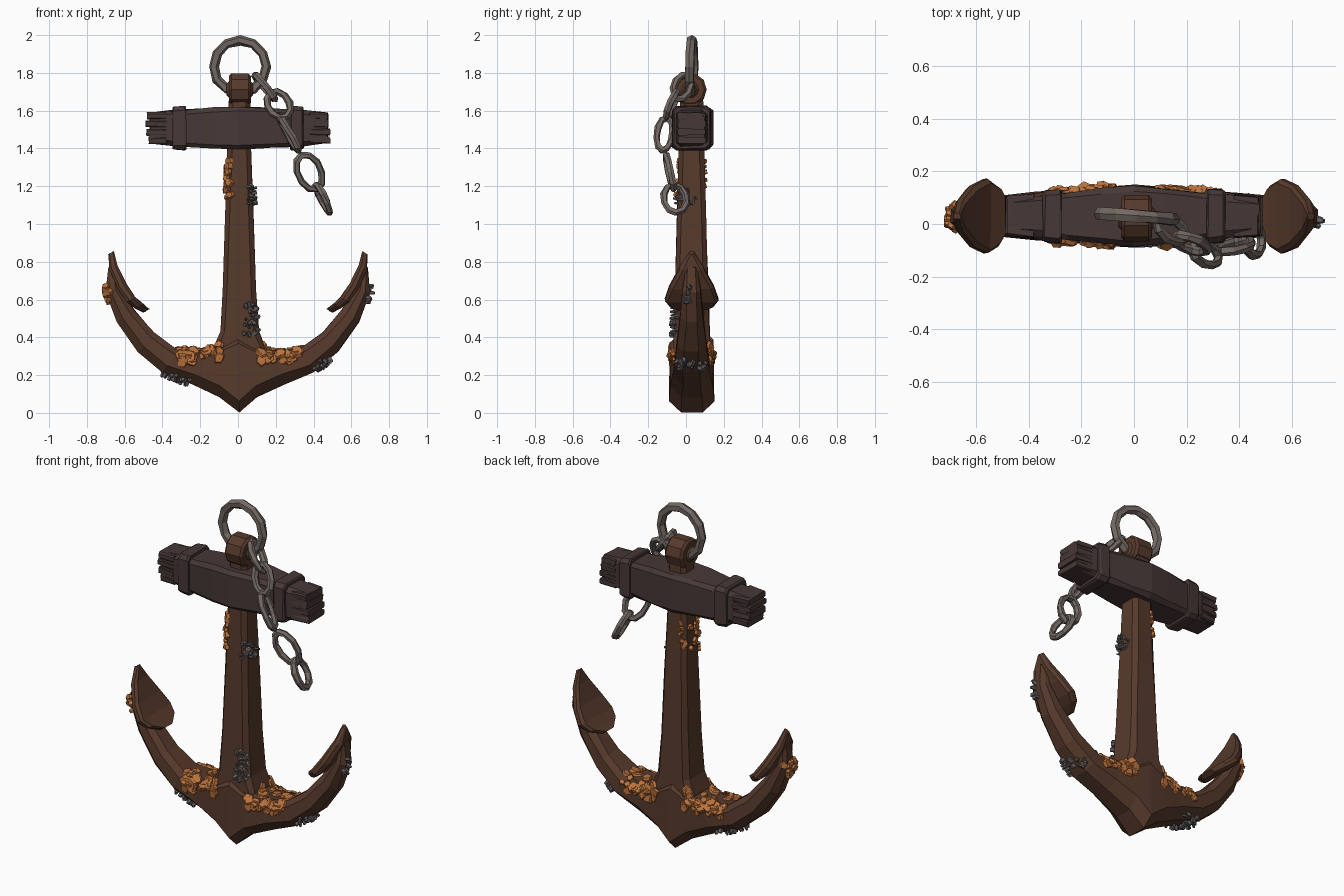
import bpy, bmesh, math, random
from mathutils import Vector, Matrix
from mathutils.bvhtree import BVHTree

if "Cube" in bpy.data.objects:
    bpy.data.objects.remove(bpy.data.objects["Cube"])

random.seed(7)
CY = 0.03  # depth of the anchor's centre plane


def material(name, rgb):
    m = bpy.data.materials.new(name)
    m.diffuse_color = (*rgb, 1)
    m.use_nodes = True
    m.node_tree.nodes["Principled BSDF"].inputs["Base Color"].default_value = m.diffuse_color
    return m


IRON = material("brown_iron", (0.095, 0.042, 0.025))
WOOD = material("dark_wood", (0.062, 0.040, 0.037))
STEEL = material("chain_grey", (0.17, 0.14, 0.125))
RUST = material("orange_rust", (0.50, 0.17, 0.045))
SHELL = material("barnacle_grey", (0.13, 0.115, 0.12))


def finish(bm, name, mat):
    bmesh.ops.recalc_face_normals(bm, faces=bm.faces)
    me = bpy.data.meshes.new(name)
    bm.to_mesh(me)
    bm.free()
    me.materials.append(mat)
    ob = bpy.data.objects.new(name, me)
    bpy.context.collection.objects.link(ob)
    return ob


def section(c, u, v, lo=0.03, hi=0.03):
    """Chamfered rectangle around c, half axes u and v; lo/hi chamfer the -u/+u side."""
    c, u, v = Vector(c), Vector(u), Vector(v)
    a, b = u.length, v.length
    pts = []
    for su, sv, ch in ((-1, -1, lo), (-1, 1, lo), (1, 1, hi), (1, -1, hi)):
        k = min(ch, a * 0.6, b * 0.6)
        p = c + u * su * (1 - k / a) + v * sv
        q = c + u * su + v * sv * (1 - k / b)
        pts += [p, q] if su * sv < 0 else [q, p]
    # keep the ring in order around the section
    n = u.cross(v).normalized()
    return sorted(pts, key=lambda p: math.atan2((p - c).dot(n.cross(u).normalized()) / b,
                                                (p - c).dot(u.normalized()) / a))


def loft(name, mat, rings, jitter=0.0, closed=False):
    bm = bmesh.new()
    rows = [[bm.verts.new(p + Vector([random.uniform(-jitter, jitter) for _ in range(3)]))
             for p in r] for r in rings]
    n = len(rows[0])
    for a, b in zip(rows, rows[1:] + rows[:1] if closed else rows[1:]):
        for i in range(n):
            bm.faces.new((a[i], a[(i + 1) % n], b[(i + 1) % n], b[i]))
    if not closed:
        bm.faces.new(rows[0])
        bm.faces.new(rows[-1])
    return finish(bm, name, mat)


# Shank: tapered iron bar flaring into the crown
shank = loft("shank", IRON, [
    section((0.008, CY, z), (hx, 0, 0), (0, hy, 0), 0.025, 0.025) for z, hx, hy in (
        (0.15, 0.17, 0.09), (0.35, 0.135, 0.098), (0.43, 0.102, 0.094), (0.65, 0.09, 0.088),
        (1.0, 0.077, 0.078), (1.4, 0.064, 0.066), (1.70, 0.055, 0.058))], 0.003)

# Curved arms: (lower x, z, upper x, z, half depth) from tip to centre, mirrored
ARM = [(0.685, 0.77, 0.655, 0.775, 0.03), (0.70, 0.64, 0.625, 0.66, 0.048),
       (0.64, 0.48, 0.55, 0.545, 0.062), (0.53, 0.325, 0.445, 0.425, 0.078),
       (0.40, 0.215, 0.33, 0.34, 0.09), (0.24, 0.148, 0.19, 0.33, 0.10),
       (0.10, 0.085, 0.08, 0.36, 0.112)]
full = [(-a, b, -c, d, e) for a, b, c, d, e in ARM] + [(0.008, 0, 0, 0.40, 0.118)] + ARM[::-1]
arms = loft("arms", IRON, [
    section(((a + c) / 2, CY, (b + d) / 2), ((c - a) / 2, 0, (d - b) / 2), (0, e, 0), 0.06, 0.03)
    for a, b, c, d, e in full], 0.003)

# Flukes: shield plates on the arm tips (x, z, half width, half thickness)
FLUKE = [(0.672, 0.848, 0.012, 0.016), (0.66, 0.77, 0.062, 0.026), (0.615, 0.67, 0.118, 0.027),
         (0.565, 0.60, 0.142, 0.026), (0.525, 0.565, 0.115, 0.024), (0.485, 0.54, 0.045, 0.018)]
bodies = [shank, arms]
for side, label in ((-1, "left_fluke"), (1, "right_fluke")):
    bodies.append(loft(label, IRON, [
        section((side * x, CY, z), (-side * 0.85 * t, 0, 0.53 * t), (0, w, 0), 0.03, 0.02)
        for x, z, w, t in FLUKE], 0.002))

# Round eye on top of the shank, with a raised boss on each side
for name, r, h in (("shank_eye", 0.088, 0.115), ("eye_boss", 0.045, 0.14)):
    bm = bmesh.new()
    bmesh.ops.create_cone(bm, cap_ends=True, segments=10, radius1=r, radius2=r, depth=h,
                          matrix=Matrix.Translation((0.01, 0.022, 1.712)) @ Matrix.Rotation(math.pi / 2, 4, 'Y'))
    bmesh.ops.bevel(bm, geom=[e for e in bm.edges if abs(e.verts[0].co.x - e.verts[1].co.x) < 1e-4],
                    offset=0.012, segments=1, affect='EDGES')
    finish(bm, name, IRON)


# Wooden stock: barrel-shaped beam, rough ends and two bands
def beam_ring(x, hz, hy, z=1.508):
    return section((x, CY, z), (0, 0, hz), (0, hy, 0), 0.022, 0.022)


loft("stock", WOOD, [beam_ring(*p) for p in (
    (-0.465, 0.08, 0.07), (-0.35, 0.094, 0.08), (-0.25, 0.10, 0.092), (-0.12, 0.108, 0.105),
    (0.0, 0.111, 0.116), (0.12, 0.108, 0.105), (0.25, 0.10, 0.092), (0.35, 0.094, 0.08),
    (0.475, 0.082, 0.07))], 0.004)
for side, label in ((-1, "left_band"), (1, "right_band")):
    loft(label, WOOD, [beam_ring(side * x, hz, hy) for x, hz, hy in (
        (0.275, 0.112, 0.098), (0.283, 0.118, 0.104), (0.338, 0.114, 0.099), (0.346, 0.107, 0.092))], 0.003)
    for i in range(4):  # splintered planks at the beam end
        z = 1.508 + (i - 1.5) * 0.043
        loft("%s_splinter" % label, WOOD, [
            section((side * x, CY, z), (0, 0, 0.018), (0, hy, 0), 0.006, 0.006)
            for x, hy in ((0.38, 0.082), (random.uniform(0.472, 0.49), 0.074))], 0.003)


# Chain links and ring: closed oval loops with an angular cross-section
def link(name, centre, along, across, half_len, half_wid, tube, count=10):
    centre, along = Vector(centre), Vector(along).normalized()
    across = Vector(across)
    across = (across - along * across.dot(along)).normalized()
    n = along.cross(across)
    rings = []
    for i in range(count):
        t = 2 * math.pi * i / count
        out = (along * math.cos(t) + across * math.sin(t))
        p = centre + along * math.cos(t) * (half_len - tube) + across * math.sin(t) * (half_wid - tube)
        rings.append([p + (out * math.cos(q) + n * math.sin(q)) * tube
                      for q in [math.pi / 3 * k for k in range(6)]])
    return loft(name, STEEL, rings, 0.003, True)


link("top_ring", (0.01, 0.03, 1.834), (0.0, 0, 1), (1, -0.08, 0), 0.165, 0.165, 0.026, 12)
F, S = (1, 0, 0.5), (0.2, -1, 0)   # open towards the front / the side
for c, d, w, hl, hw in (
        ((0.142, -0.02, 1.725), (0.11, -0.05, -0.13), S, 0.105, 0.062),
        ((0.215, -0.075, 1.632), (0.07, -0.05, -0.10), F, 0.10, 0.075),
        ((0.272, -0.112, 1.475), (0.11, -0.03, -0.19), S, 0.118, 0.062),
        ((0.378, -0.085, 1.275), (0.06, 0.03, -0.13), F, 0.118, 0.082),
        ((0.450, -0.058, 1.135), (0.07, 0.01, -0.15), S, 0.10, 0.082)):
    link("chain_link", c, d, w, hl, hw, 0.019)

# Surface lookup so that the growths sit on the iron
verts, polys = [], []
for ob in bodies:
    off = len(verts)
    verts += [v.co.copy() for v in ob.data.vertices]
    polys += [[i + off for i in p.vertices] for p in ob.data.polygons]
tree = BVHTree.FromPolygons(verts, polys)


def growth(name, mat, centre, spread, count, sides, radius, height, taper):
    """Scatter small angular lumps on the iron around a point."""
    bm = bmesh.new()
    for _ in range(count):
        p = Vector([c + random.uniform(-s, s) for c, s in zip(centre, spread)])
        hit, normal, _, _ = tree.find_nearest(p)
        r = radius * random.uniform(0.6, 1.2)
        tilt = normal + Vector([random.uniform(-0.2, 0.2) for _ in range(3)])
        rot = tilt.to_track_quat('Z', 'Y').to_matrix().to_4x4()
        mat4 = (Matrix.Translation(hit + normal * height * 0.3) @ rot
                @ Matrix.Rotation(random.uniform(0, 6), 4, 'Z')
                @ Matrix.Diagonal((1, random.uniform(0.6, 1), 1, 1)))
        bmesh.ops.create_cone(bm, cap_ends=True, segments=sides, radius1=r, radius2=r * taper,
                              depth=height * random.uniform(0.8, 1.4), matrix=mat4)
    finish(bm, name, mat)


# Orange rust flakes: both faces of the arms, the shank and a fluke
for y in (CY - 0.12, CY + 0.12):
    growth("rust_left_arm", RUST, (-0.20, y, 0.325), (0.12, 0.03, 0.055), 34, 5, 0.034, 0.012, 0.8)
    growth("rust_right_arm", RUST, (0.22, y, 0.315), (0.11, 0.03, 0.04), 28, 5, 0.033, 0.012, 0.8)
for x in (-0.24, 0.24):
    growth("rust_arm_top", RUST, (x, CY, 0.36), (0.09, 0.09, 0.01), 14, 5, 0.032, 0.012, 0.8)
growth("rust_shank", RUST, (-0.06, CY - 0.03, 1.24), (0.02, 0.06, 0.11), 20, 5, 0.024, 0.016, 0.8)
growth("rust_shank_back", RUST, (-0.05, CY + 0.08, 1.26), (0.02, 0.03, 0.08), 8, 5, 0.022, 0.014, 0.8)
growth("rust_fluke", RUST, (-0.70, CY - 0.02, 0.64), (0.03, 0.06, 0.05), 16, 5, 0.024, 0.02, 0.8)

# Grey barnacle clusters
for c, s, n in (((0.07, -0.07, 0.50), (0.04, 0.02, 0.09), 30),
                ((-0.33, CY, 0.17), (0.08, 0.09, 0.03), 34),
                ((0.46, CY, 0.24), (0.06, 0.09, 0.04), 30),
                ((0.07, CY - 0.03, 1.15), (0.02, 0.06, 0.05), 20),
                ((0.71, CY - 0.03, 0.63), (0.01, 0.03, 0.05), 8)):
    growth("barnacles", SHELL, c, s, n, 5, 0.016, 0.026, 0.55)
